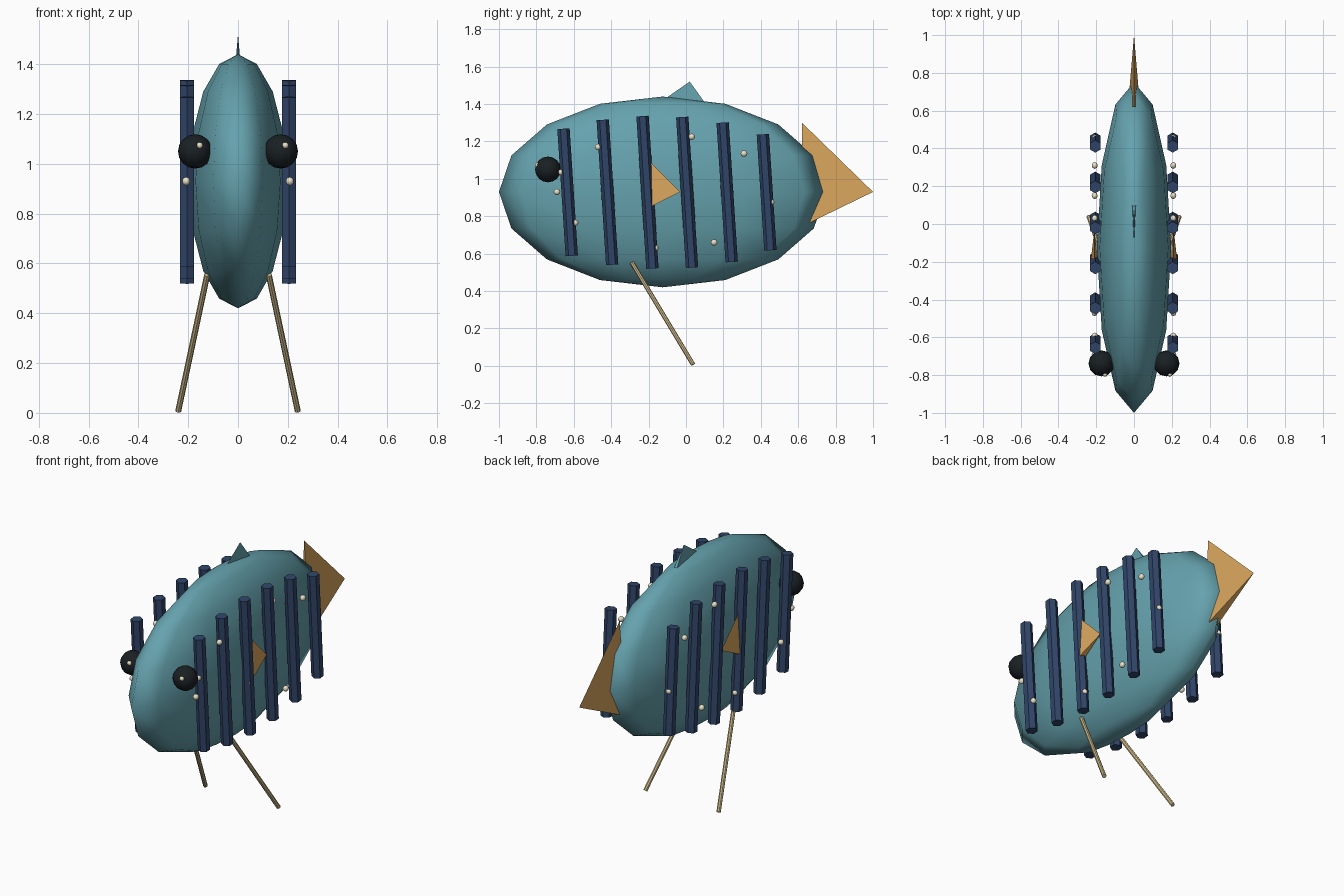
import bpy, bmesh
from math import pi
from mathutils import Matrix, Vector

if "Cube" in bpy.data.objects:
    bpy.data.objects.remove(bpy.data.objects["Cube"])


def material(name, rgb):
    m = bpy.data.materials.new(name)
    m.diffuse_color = (*rgb, 1)
    m.use_nodes = True
    m.node_tree.nodes["Principled BSDF"].inputs["Base Color"].default_value = m.diffuse_color
    return m


TEAL = material("teal", (0.13, 0.36, 0.42))
NAVY = material("navy", (0.03, 0.06, 0.14))
ORANGE = material("orange", (0.70, 0.38, 0.11))
CREAM = material("cream", (0.82, 0.76, 0.58))
BLACK = material("black", (0.010, 0.014, 0.017))
TAN = material("tan", (0.62, 0.50, 0.26))


def finish(name, bm, mat, smooth):
    mesh = bpy.data.meshes.new(name)
    bm.to_mesh(mesh)
    bm.free()
    mesh.materials.append(mat)
    for p in mesh.polygons:
        p.use_smooth = smooth
    ob = bpy.data.objects.new(name, mesh)
    bpy.context.collection.objects.link(ob)
    return ob


def ball(name, loc, size, mat, segs=12, rings=8):
    bm = bmesh.new()
    bmesh.ops.create_uvsphere(bm, u_segments=segs, v_segments=rings, radius=1)
    bm.transform(Matrix.Translation(loc) @ Matrix.Diagonal((*size, 1)))
    return finish(name, bm, mat, True)


def rod(name, a, b, r, sides, mat, smooth=False):
    a, b = Vector(a), Vector(b)
    d = b - a
    bm = bmesh.new()
    bmesh.ops.create_cone(bm, cap_ends=True, segments=sides, radius1=r, radius2=r, depth=d.length)
    rot = Vector((0, 0, 1)).rotation_difference(d).to_matrix().to_4x4()
    bm.transform(Matrix.Translation((a + b) / 2) @ rot)
    return finish(name, bm, mat, smooth)


def fin(name, apex, base, wide, mat):
    # flattened three-sided cone: base = lone corner and the centre of the opposite pair
    lone, pair = Vector(base[0]), Vector(base[1])
    w = Vector((wide, 0, 0))
    bm = bmesh.new()
    v = [bm.verts.new(p) for p in (apex, lone, pair + w, pair - w)]
    for f in ((0, 1, 2), (0, 2, 3), (0, 3, 1), (1, 3, 2)):
        bm.faces.new([v[i] for i in f])
    bmesh.ops.recalc_face_normals(bm, faces=bm.faces)
    return finish(name, bm, mat, False)


# Body
ball("body", (0, -0.125, 0.93), (0.197, 0.875, 0.51), TEAL, 12, 8)

# Tail and top fin
fin("tail_fin", (0, 1.0, 0.93), ((0, 0.62, 1.30), (0, 0.62, 0.745)), 0.032, ORANGE)
fin("top_fin", (0, 0.02, 1.52), ((0, -0.16, 1.395), (0, 0.11, 1.395)), 0.011, TEAL)

# Stripe rods: y centre and length
STRIPES = [(-0.633, 0.68), (-0.42, 0.775), (-0.206, 0.815),
           (0.006, 0.805), (0.22, 0.745), (0.431, 0.62)]
# Small dots: y and z
DOTS = [(-0.69, 0.93), (-0.47, 1.17), (0.03, 1.225), (0.31, 1.135), (0.15, 0.66),
        (-0.665, 1.035), (-0.593, 0.765), (-0.165, 0.63), (0.455, 0.875)]

for s, side in ((1, "right"), (-1, "left")):
    for i, (y, length) in enumerate(STRIPES):
        h = length / 2
        rod(f"stripe_{side}_{i + 1}", (s * 0.205, y + h * 0.065, 0.928 - h),
            (s * 0.205, y - h * 0.065, 0.928 + h), 0.033, 6, NAVY)
    for i, (y, z) in enumerate(DOTS):
        ball(f"dot_{side}_{i + 1}", (s * 0.208, y, z), (0.016, 0.018, 0.017), CREAM, 8, 6)
    # Eyes with glints
    ball(f"eye_{side}", (s * 0.172, -0.738, 1.05), (0.069, 0.069, 0.069), BLACK)
    ball(f"eye_glint_{side}", (s * 0.172 + 0.018, -0.796, 1.074), (0.013, 0.013, 0.013), CREAM, 8, 6)
    # Side fins
    fin(f"side_fin_{side}", (s * 0.21, -0.03, 0.93),
        ((s * 0.21, -0.22, 1.12), (s * 0.21, -0.22, 0.835)), 0.022, ORANGE)
    # Legs
    rod(f"leg_{side}", (s * 0.24, 0.038, 0.007), (s * 0.124, -0.29, 0.553), 0.012, 8, TAN, False)
